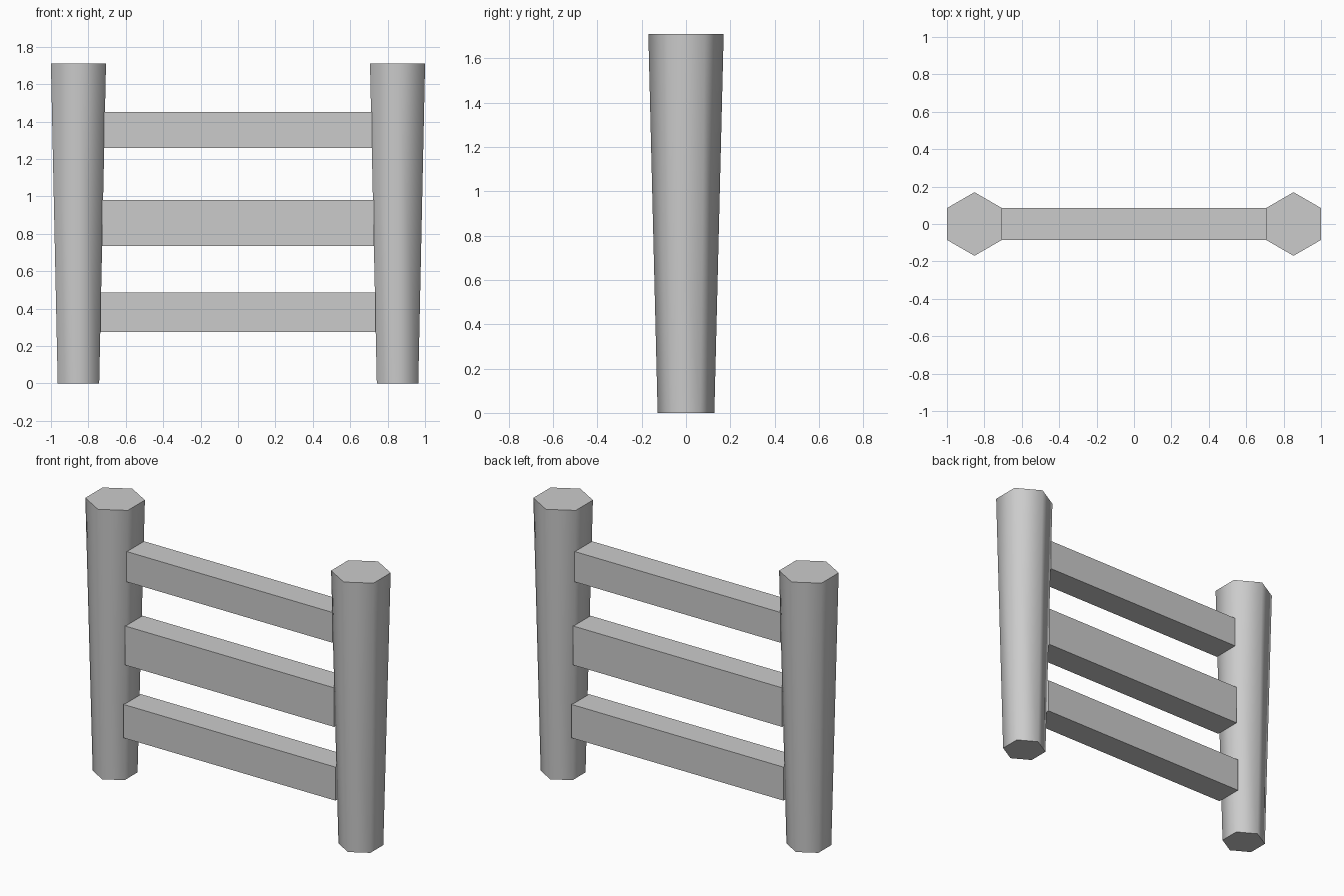
import bpy, math

if "Cube" in bpy.data.objects:
    bpy.data.objects.remove(bpy.data.objects["Cube"])

HEIGHT, POST_X = 1.71, 0.853
R_BOTTOM, R_TOP = 0.128, 0.17


def post_face(z):
    """Distance from centre to the inner flat of a post at height z."""
    radius = R_BOTTOM + (R_TOP - R_BOTTOM) * z / HEIGHT
    return POST_X - radius * math.cos(math.pi / 6)


# Tapered six-sided posts, points facing front and back
for side, name in ((-1, "left_post"), (1, "right_post")):
    bpy.ops.mesh.primitive_cone_add(vertices=6, radius1=R_BOTTOM, radius2=R_TOP,
                                    depth=HEIGHT, location=(side * POST_X, 0, HEIGHT / 2))
    post = bpy.context.object
    post.name = name
    bpy.ops.object.shade_smooth_by_angle(angle=math.radians(65))

# Rails butting into the posts
rails = (("lower_rail", 0.275, 0.485), ("middle_rail", 0.735, 0.98), ("upper_rail", 1.26, 1.45))
for name, z0, z1 in rails:
    bpy.ops.mesh.primitive_cube_add(size=1, location=(0, 0, (z0 + z1) / 2))
    rail = bpy.context.object
    rail.name = name
    rail.scale = (2 * post_face(z0), 0.17, z1 - z0)
    bpy.ops.object.transform_apply(location=False, rotation=False, scale=True)
